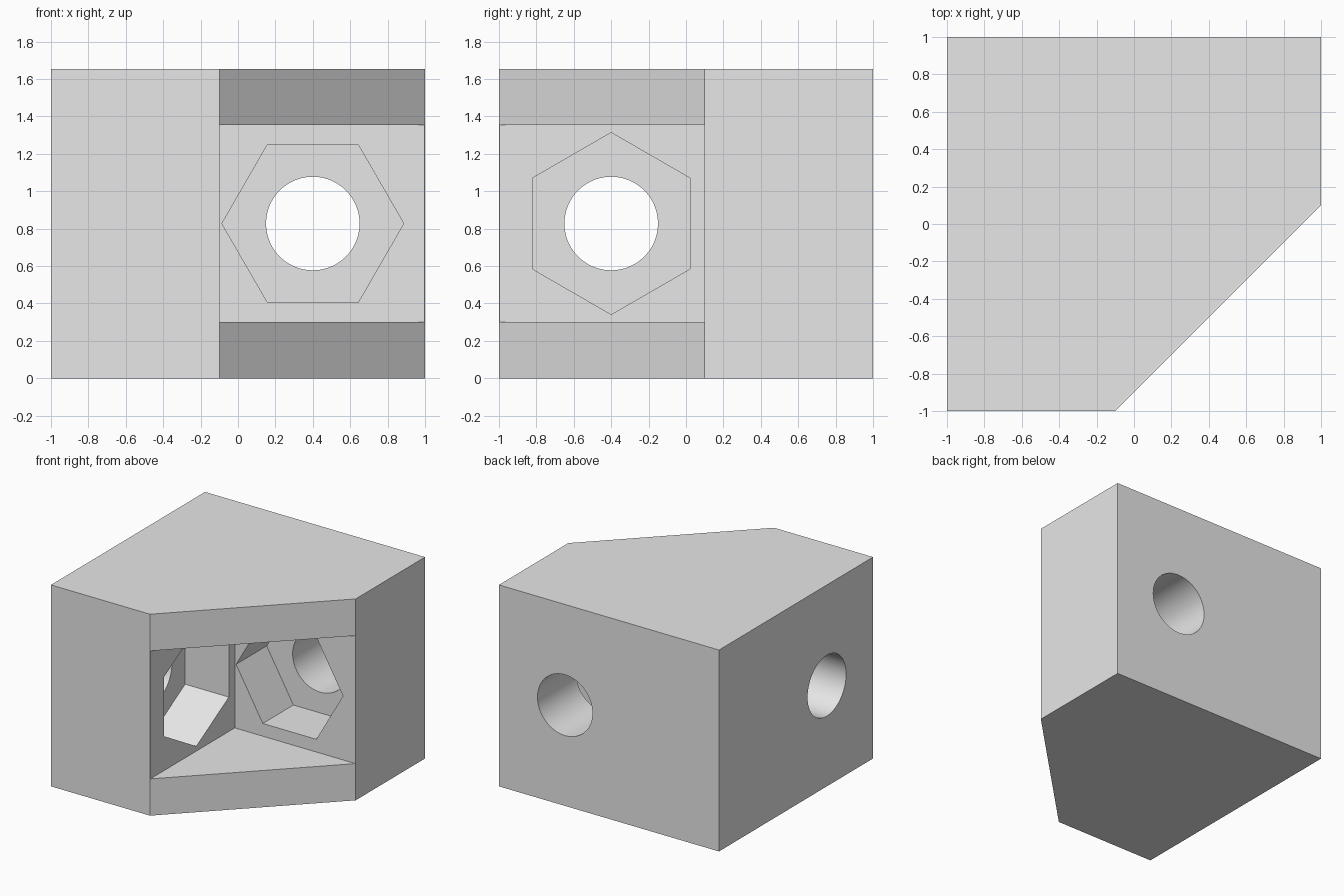
import bpy, bmesh, math
from mathutils import Vector

cube = bpy.data.objects.get("Cube")
if cube:
    bpy.data.objects.remove(cube, do_unlink=True)

HEIGHT = 1.655
MID = HEIGHT / 2

grey = bpy.data.materials.new("light grey")
grey.use_nodes = True
grey.diffuse_color = (0.8, 0.8, 0.8, 1)
grey.node_tree.nodes["Principled BSDF"].inputs["Base Color"].default_value = (0.8, 0.8, 0.8, 1)


def prism(name, outline, sweep):
    """Extrude a closed outline of 3D points along a vector."""
    bm = bmesh.new()
    face = bm.faces.new([bm.verts.new(p) for p in outline])
    new = bmesh.ops.extrude_face_region(bm, geom=[face])["geom"]
    verts = [v for v in new if isinstance(v, bmesh.types.BMVert)]
    bmesh.ops.translate(bm, verts=verts, vec=Vector(sweep))
    bmesh.ops.recalc_face_normals(bm, faces=bm.faces)
    mesh = bpy.data.meshes.new(name)
    bm.to_mesh(mesh)
    bm.free()
    mesh.materials.append(grey)
    obj = bpy.data.objects.new(name, mesh)
    bpy.context.collection.objects.link(obj)
    return obj


def bore(name, axis, sides, radius, start, end):
    """Polygonal cutter running to the back (y) or to the right (x)."""
    outline = []
    for i in range(sides):
        a = math.tau * i / sides
        c, s = radius * math.cos(a), radius * math.sin(a)
        if axis == "y":
            outline.append((0.4 + c, start, MID + s))
        else:
            outline.append((-start, -0.4 + s, MID + c))
    length = end - start
    return prism(name, outline, (0, length, 0) if axis == "y" else (-length, 0, 0))


# Block with one chamfered corner
corners = [(-1, -1), (-0.1, -1), (1, 0.1), (1, 1), (-1, 1)]
block = prism("corner_block", [(x, y, 0) for x, y in corners], (0, 0, HEIGHT))

# Triangular access pocket opening on the chamfer
pocket = [(-0.098, -1.3), (1.3, 0.098), (-0.098, 0.098)]
cutters = [prism("pocket_cutter", [(x, y, 0.302) for x, y in pocket], (0, 0, HEIGHT - 0.604))]

# Nut recess and bolt hole in each pocket wall
for axis in "xy":
    cutters.append(bore("nut_cutter_" + axis, axis, 6, 0.486, 0.06, 0.495))
    cutters.append(bore("bolt_cutter_" + axis, axis, 96, 0.25, 0.3, 1.2))

bpy.ops.object.select_all(action="DESELECT")
block.select_set(True)
bpy.context.view_layer.objects.active = block
for cutter in cutters:
    mod = block.modifiers.new("cut", "BOOLEAN")
    mod.operation = "DIFFERENCE"
    mod.solver = "EXACT"
    mod.object = cutter
    bpy.ops.object.modifier_apply(modifier=mod.name)
    bpy.data.objects.remove(cutter, do_unlink=True)

# Smooth the round holes only
bpy.ops.object.shade_smooth_by_angle(angle=math.radians(30))
